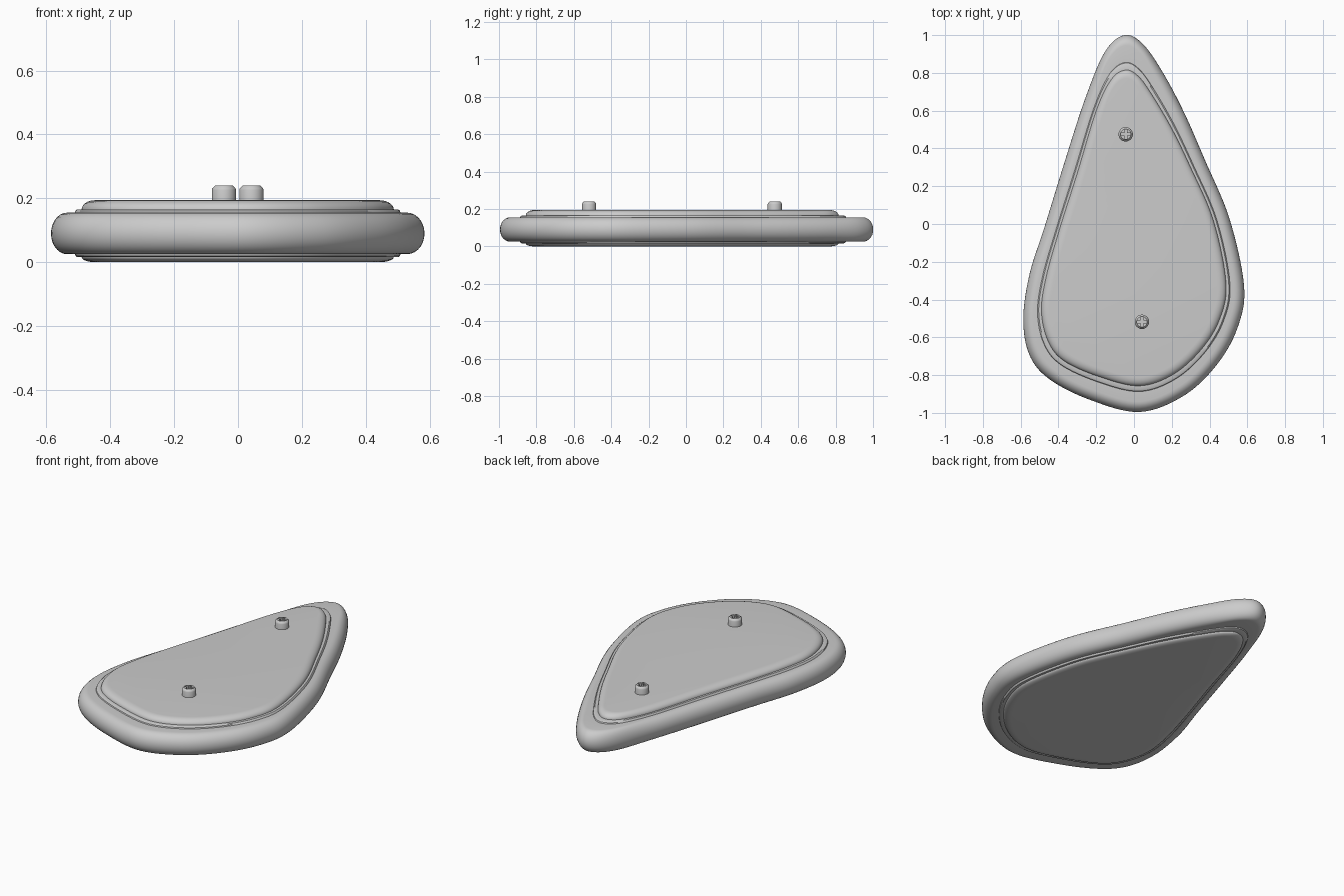
import bpy, bmesh, math
from mathutils import Vector

if "Cube" in bpy.data.objects:
    bpy.data.objects.remove(bpy.data.objects["Cube"])

grey = bpy.data.materials.new("light_grey")
grey.diffuse_color = (0.6, 0.6, 0.6, 1)
grey.use_nodes = True
grey.node_tree.nodes["Principled BSDF"].inputs["Base Color"].default_value = grey.diffuse_color

# Teardrop outlines: outer edge of the rim and the matching edge of the raised pad
OUTER = [(-.05, 1), (.05, .95), (.16, .79), (.27, .58), (.375, .34), (.505, .03), (.582, -.32),
         (.555, -.53), (.45, -.73), (.27, -.905), (.03, -.995), (-.235, -.93), (-.45, -.82),
         (-.555, -.69), (-.586, -.5), (-.553, -.265), (-.475, -.02), (-.37, .32), (-.26, .66), (-.155, .91)]
INNER = [(-.045, .815), (.02, .785), (.085, .7), (.195, .515), (.295, .31), (.42, .02), (.487, -.31),
         (.455, -.5), (.36, -.66), (.21, -.795), (.03, -.857), (-.18, -.81), (-.37, -.725),
         (-.455, -.62), (-.49, -.46), (-.465, -.28), (-.395, -.03), (-.3, .27), (-.2, .6), (-.12, .765)]


def smooth_loop(points, steps=8):
    """Closed Catmull-Rom curve through the points."""
    p = [Vector(q) for q in points]
    n = len(p)
    out = []
    for i in range(n):
        a, b, c, d = p[i - 1], p[i], p[(i + 1) % n], p[(i + 2) % n]
        for k in range(steps):
            t = k / steps
            out.append(0.5 * (2 * b + (c - a) * t + (2 * a - 5 * b + 4 * c - d) * t * t
                              + (3 * b - a - 3 * c + d) * t ** 3))
    return out


outer, inner = smooth_loop(OUTER), smooth_loop(INNER)


def finish(ob):
    ob.data.materials.clear()
    ob.data.materials.append(grey)
    bpy.ops.object.select_all(action='DESELECT')
    ob.select_set(True)
    bpy.context.view_layer.objects.active = ob
    bpy.ops.object.shade_smooth_by_angle(angle=math.radians(35))


def new_object(name, bm):
    bmesh.ops.recalc_face_normals(bm, faces=bm.faces[:])
    me = bpy.data.meshes.new(name)
    bm.to_mesh(me)
    bm.free()
    ob = bpy.data.objects.new(name, me)
    bpy.context.collection.objects.link(ob)
    return ob


def loft(name, profile):
    """Rings (blend outer->inner, extra inward distance, z), capped at both ends."""
    bm = bmesh.new()
    rings = []
    for t, dist, z in profile:
        ring = []
        for o, i in zip(outer, inner):
            q = o.lerp(i, t) + (i - o).normalized() * dist
            ring.append(bm.verts.new((q.x, q.y, z)))
        rings.append(ring)
    n = len(outer)
    for a, b in zip(rings, rings[1:]):
        for k in range(n):
            bm.faces.new((a[k], a[(k + 1) % n], b[(k + 1) % n], b[k]))
    bm.faces.new(rings[0])
    bm.faces.new(rings[-1])
    finish(new_object(name, bm))


# Rounded rim body
rim = [(0.8, 0, 0.025)]
for k in range(15):
    a = -math.pi / 2 + math.pi * k / 14
    rim.append((0, 0.055 * (1 - math.cos(a)), 0.09 + 0.065 * math.sin(a)))
rim.append((0.8, 0, 0.155))
loft("rim_body", rim)


# Raised pads with a low ledge and rounded shoulder
def pad(name, z0, z1, ledge):
    prof = [(0.75, 0, z0), (0.8, 0, z0 + (ledge - z0) * 0.8), (0.85, 0, ledge), (1, 0, ledge)]
    for k in range(1, 8):
        a = math.pi / 2 * k / 7
        prof.append((1, 0.045 * (1 - math.cos(a)), ledge + (z1 - ledge) * math.sin(a)))
    loft(name, prof)


pad("top_pad", 0.145, 0.194, 0.165)
pad("bottom_pad", 0.035, 0.0, 0.016)


# Screws with a bevelled head and cross slot
def screw(name, x, y):
    bm = bmesh.new()
    n = 32
    rings = [[bm.verts.new((x + r * math.cos(2 * math.pi * k / n), y + r * math.sin(2 * math.pi * k / n), z))
              for k in range(n)]
             for r, z in ((.038, .18), (.038, .226), (.036, .232), (.031, .236), (.028, .24))]
    for a, b in zip(rings, rings[1:]):
        for k in range(n):
            bm.faces.new((a[k], a[(k + 1) % n], b[(k + 1) % n], b[k]))
    bm.faces.new(rings[0])
    bm.faces.new(rings[-1])
    ob = new_object(name, bm)
    finish(ob)
    for sx, sy in ((.052, .014), (.014, .052)):
        bpy.ops.mesh.primitive_cube_add(size=1, location=(x, y, .24))
        cutter = bpy.context.object
        cutter.name = "slot_cutter"
        cutter.scale = (sx, sy, .032)
        mod = ob.modifiers.new("slot", 'BOOLEAN')
        mod.operation, mod.solver, mod.object = 'DIFFERENCE', 'EXACT', cutter
        bpy.context.view_layer.objects.active = ob
        bpy.ops.object.modifier_apply(modifier=mod.name)
        bpy.data.objects.remove(cutter)
    finish(ob)


screw("back_screw", -.044, .475)
screw("front_screw", .042, -.518)
